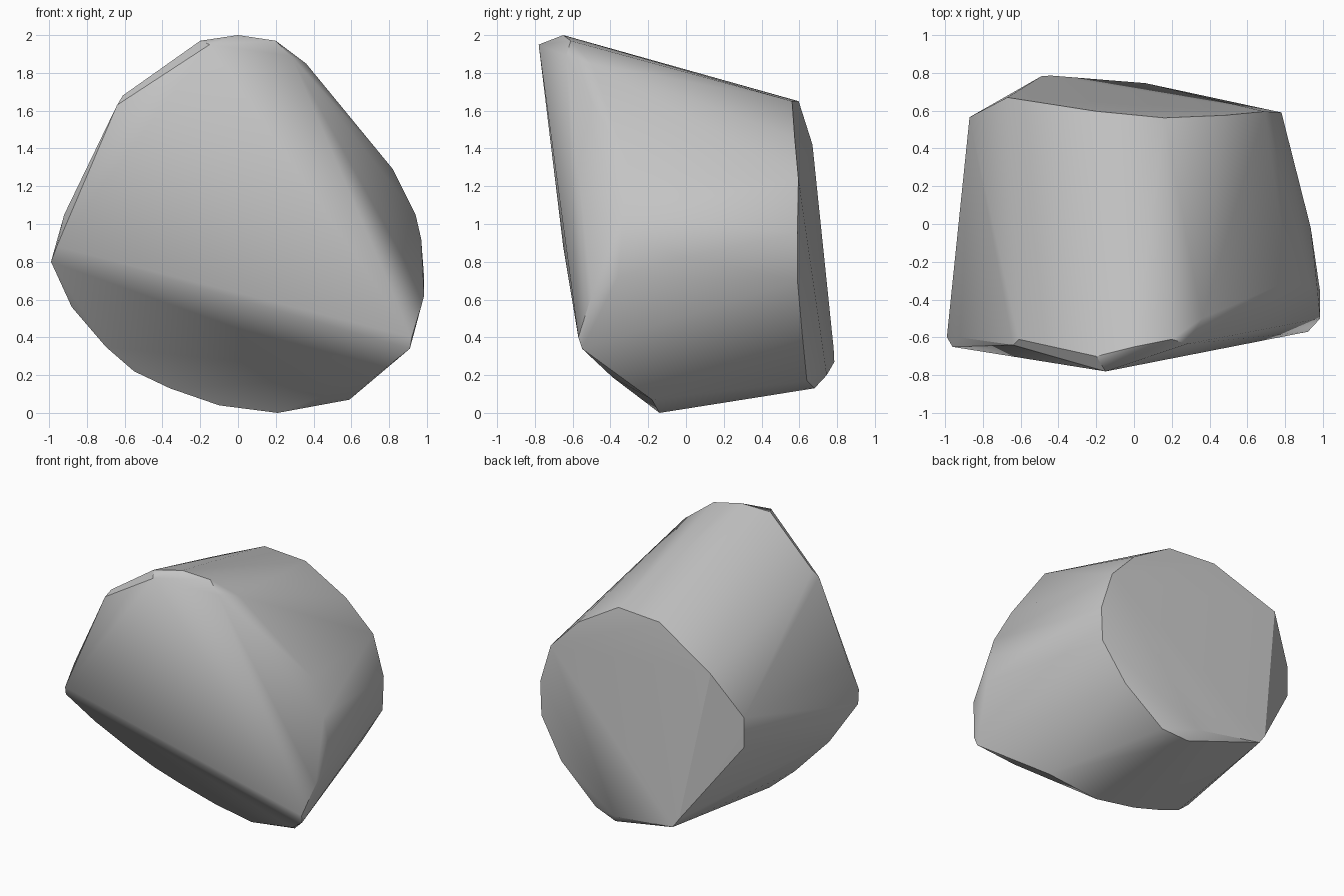
import bpy
import bmesh
from math import radians

default_cube = bpy.data.objects.get("Cube")
if default_cube:
    bpy.data.objects.remove(default_cube, do_unlink=True)


def flat_material(name, colour):
    material = bpy.data.materials.new(name)
    material.use_nodes = True
    material.diffuse_color = colour
    shader = material.node_tree.nodes["Principled BSDF"]
    shader.inputs["Base Color"].default_value = colour
    return material


def hull_object(name, outlines, material):
    """Wrap a tight convex skin around a set of outline points."""
    mesh = bpy.data.meshes.new(name)
    shape = bmesh.new()
    for outline in outlines:
        for point in outline:
            shape.verts.new(point)
    result = bmesh.ops.convex_hull(shape, input=shape.verts[:])
    leftover = set(result["geom_interior"]) | set(result["geom_unused"])
    loose = [item for item in leftover if isinstance(item, bmesh.types.BMVert)]
    bmesh.ops.delete(shape, geom=loose, context="VERTS")
    # Merge nearly coplanar triangles into broad facets
    bmesh.ops.dissolve_limit(shape, angle_limit=radians(1),
                             verts=shape.verts[:], edges=shape.edges[:])
    bmesh.ops.recalc_face_normals(shape, faces=shape.faces[:])
    shape.to_mesh(mesh)
    shape.free()
    mesh.materials.append(material)
    created = bpy.data.objects.new(name, mesh)
    bpy.context.collection.objects.link(created)
    return created


def back_cap_y(x, z):
    """Depth of the tilted flat face at the back."""
    return 0.775 - 0.097 * x - 0.12 * z


def lower_front_y(x, z):
    """Depth of the undercut face below the front ridge."""
    return -0.103 - 0.178 * x - 0.839 * z


# Flat part of the back rim, as x and z
back_rim = [(x, back_cap_y(x, z), z) for x, z in (
    (0.16, 1.65), (-0.2, 1.65), (-0.67, 1.42), (-0.49, 0.34), (-0.44, 0.27),
    (0.06, 0.2))]

# Slightly turned part of the back rim on the left side
back_turned_rim = [
    (0.1, 0.68, 0.13), (0.29, 0.64, 0.17), (0.59, 0.615, 0.42),
    (0.77, 0.59, 0.7), (0.78, 0.59, 0.95), (0.69, 0.595, 1.24),
    (0.48, 0.575, 1.46)]

# Curved lower rim of the undercut face, as x and z
lower_rim = [(x, lower_front_y(x, z), z) for x, z in (
    (0.91, 0.34), (0.72, 0.19), (0.21, 0), (-0.1, 0.04), (-0.36, 0.13),
    (-0.55, 0.22), (-0.7, 0.35), (-0.88, 0.56), (-0.99, 0.8))]

# Corners of the large front face
front_corners = [
    (-0.15, -0.78, 1.95), (-0.64, -0.64, 1.63), (-0.96, -0.65, 0.88),
    (0.92, -0.57, 0.4)]

# Bevelled crown and shoulders behind the front face
shoulders = [
    (-0.92, -0.6, 1.05), (-0.61, -0.61, 1.68), (-0.2, -0.7, 1.97),
    (0, -0.65, 2), (0.2, -0.61, 1.97), (0.28, -0.635, 1.89),
    (0.36, -0.5, 1.85), (0.82, -0.3, 1.29), (0.94, -0.34, 1.05),
    (0.97, -0.34, 0.92), (0.985, -0.5, 0.62)]

# Bulging sides and the clipped back corner
sides = [
    (0.59, -0.18, 0.07), (0.985, -0.36, 0.72), (0.935, -0.02, 0.82),
    (-0.87, 0.565, 1.11), (-0.87, 0.565, 0.89)]

stone_grey = flat_material("stone_grey", (0.55, 0.55, 0.55, 1))
rock = hull_object(
    "rock_chunk",
    (back_rim, back_turned_rim, lower_rim, front_corners, shoulders, sides),
    stone_grey)

# Soft shading with crisp rims
bpy.ops.object.select_all(action="DESELECT")
bpy.context.view_layer.objects.active = rock
rock.select_set(True)
bpy.ops.object.shade_smooth_by_angle(angle=radians(30))
